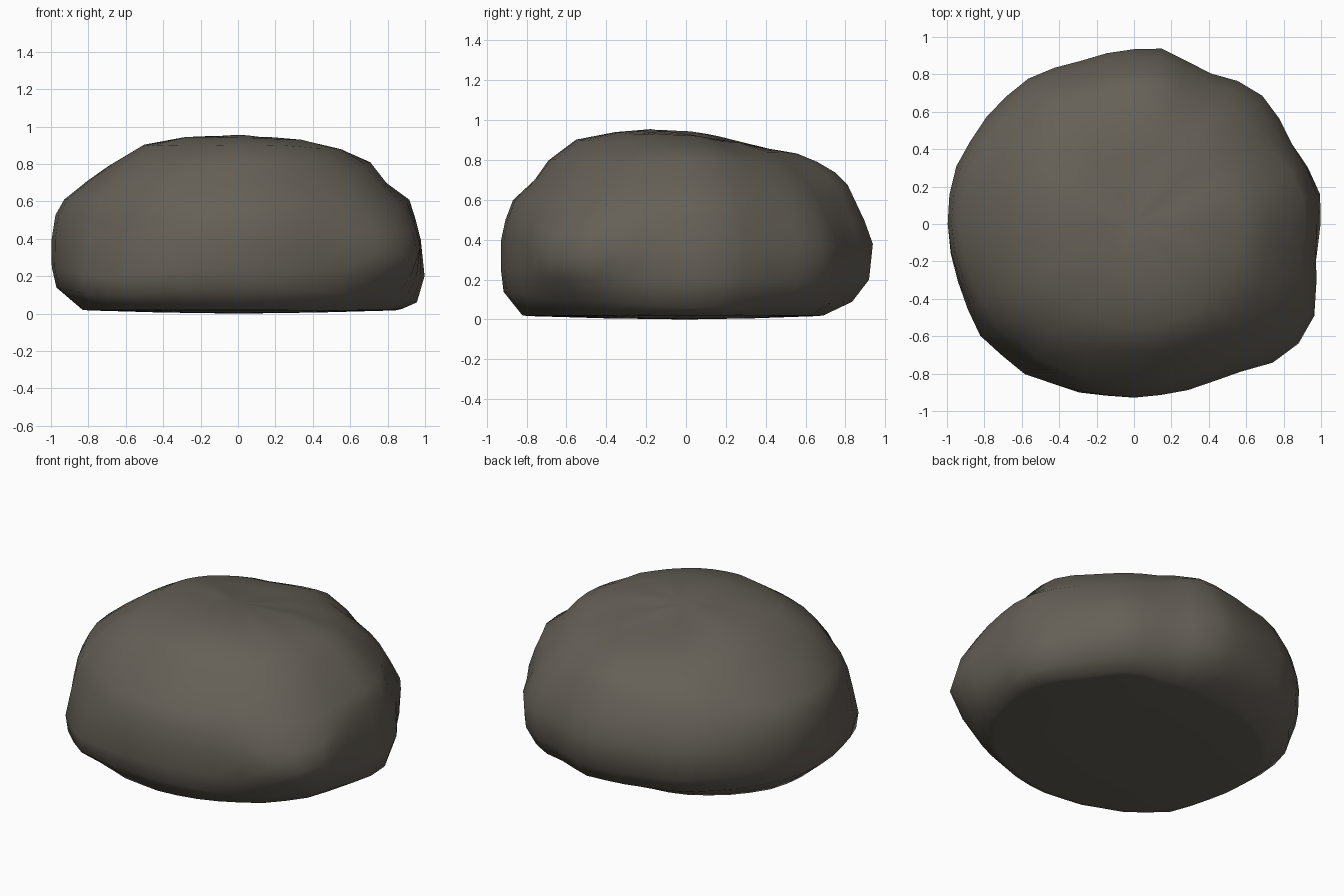
import bpy, bmesh, math
from mathutils import Vector, noise

if "Cube" in bpy.data.objects:
    bpy.data.objects.remove(bpy.data.objects["Cube"])

SEGS = 40

# Plan outline of the boulder, anticlockwise from the right
PLAN = [(1.0, .13), (.92, .33), (.83, .47), (.74, .65), (.6, .75), (.4, .81), (.17, .94),
        (-.08, .93), (-.3, .87), (-.47, .83), (-.61, .75), (-.83, .53), (-.97, .27),
        (-1.0, .07), (-1.0, -.1), (-.95, -.28), (-.84, -.58), (-.6, -.79), (-.3, -.9),
        (.05, -.935), (.32, -.88), (.55, -.8), (.77, -.73), (.9, -.62), (.98, -.47), (.98, -.2)]

# Side profiles (radius, height) from rim of the base to the crown
RIGHT = [(.88, .025), (.96, .06), (.995, .2), (.98, .4), (.95, .52), (.92, .61),
         (.8, .7), (.71, .81), (.57, .87), (.34, .925), (.15, .93)]
BACK = [(.68, .02), (.83, .09), (.92, .2), (.94, .38), (.9, .5), (.81, .68),
        (.75, .74), (.66, .79), (.56, .83), (.38, .86), (.2, .885)]
LEFT = [(.83, .02), (.97, .14), (1, .25), (1, .4), (.98, .53), (.93, .61),
        (.8, .71), (.69, .79), (.5, .9), (.3, .94), (.15, .945)]
FRONT = [(.83, .02), (.925, .14), (.94, .25), (.94, .4), (.92, .5), (.88, .6),
         (.77, .7), (.7, .8), (.56, .905), (.36, .94), (.18, .955)]
SIDES = [RIGHT, BACK, LEFT, FRONT]

# Corner profiles: jutting front right knuckle, broad front left foot,
# worn back right shoulder
KNUCKLE = [(.79, .02), (.86, .1), (.95, .2), (1, .3), (.96, .42), (.87, .57),
           (.78, .68), (.69, .78), (.53, .88), (.35, .93), (.18, .945)]
FOOT = [(.87, .02), (.99, .1), (1, .2), (.96, .38), (.93, .5), (.89, .6),
        (.82, .7), (.74, .79), (.56, .9), (.33, .945), (.17, .95)]
SHOULDER = [(.82, .02), (.92, .08), (.99, .2), (1, .36), (.94, .48), (.87, .6),
            (.77, .69), (.67, .78), (.53, .84), (.34, .89), (.17, .91)]
CORNERS = [(326, 18, KNUCKLE), (226, 24, FOOT), (45, 22, SHOULDER)]


def plan_radius(a):
    """Distance from the centre to the plan outline in direction a."""
    d = Vector((math.cos(a), math.sin(a)))
    for i, p in enumerate(PLAN):
        p, q = Vector(p), Vector(PLAN[(i + 1) % len(PLAN)])
        cp, cq = d.x * p.y - d.y * p.x, d.x * q.y - d.y * q.x
        if cp <= 0 < cq and p.dot(d) > 0:
            return p.lerp(q, -cp / (cq - cp)).dot(d)
    return .95


def point(level, a):
    """Surface point: neighbouring profiles blended by direction."""
    quarter = a / (math.pi / 2)
    i = int(quarter) % 4
    w = math.sin((quarter - int(quarter)) * math.pi / 2) ** 2
    (r0, z0), (r1, z1) = SIDES[i][level], SIDES[(i + 1) % 4][level]
    f0, f1 = (r / max(s[0] for s in side) for r, side in
              ((r0, SIDES[i]), (r1, SIDES[(i + 1) % 4])))
    f, z = f0 * (1 - w) + f1 * w, z0 * (1 - w) + z1 * w
    for centre, width, profile in CORNERS:
        w = math.exp(-((math.degrees(a) - centre) / width) ** 2)
        f += (profile[level][0] - f) * w
        z += (profile[level][1] - z) * w
    r = plan_radius(a) * f
    p = Vector((r * math.cos(a), r * math.sin(a), z))
    # gentle weathering
    if 1 < level < 9:
        p *= 1 + .01 * noise.noise(p * 3.2 + Vector((4, 1, 7)))
    return p


bm = bmesh.new()
angles = [2 * math.pi * i / SEGS for i in range(SEGS)]
# base: two inner rings keep the underside flat
rings = []
for k, z in ((.5, .006), (.96, .017)):
    ring = []
    for a in angles:
        p = point(0, a)
        ring.append(bm.verts.new((p.x * k, p.y * k, z)))
    rings.append(ring)
# flanks and crown
for level in range(len(RIGHT)):
    rings.append([bm.verts.new(point(level, a)) for a in angles])
for lower, upper in zip(rings, rings[1:]):
    for i in range(SEGS):
        j = (i + 1) % SEGS
        bm.faces.new((lower[i], lower[j], upper[j], upper[i]))
bottom, top = bm.verts.new((0, 0, 0)), bm.verts.new((0, 0, .93))
for i in range(SEGS):
    j = (i + 1) % SEGS
    bm.faces.new((bottom, rings[0][j], rings[0][i]))
    bm.faces.new((top, rings[-1][i], rings[-1][j]))
bmesh.ops.recalc_face_normals(bm, faces=bm.faces)
for f in bm.faces:
    f.smooth = True

mesh = bpy.data.meshes.new("boulder")
bm.to_mesh(mesh)
bm.free()
stone = bpy.data.materials.new("warm_grey_stone")
stone.diffuse_color = (.13, .117, .095, 1)
stone.use_nodes = True
stone.node_tree.nodes["Principled BSDF"].inputs["Base Color"].default_value = stone.diffuse_color
mesh.materials.append(stone)
boulder = bpy.data.objects.new("boulder", mesh)
bpy.context.collection.objects.link(boulder)
